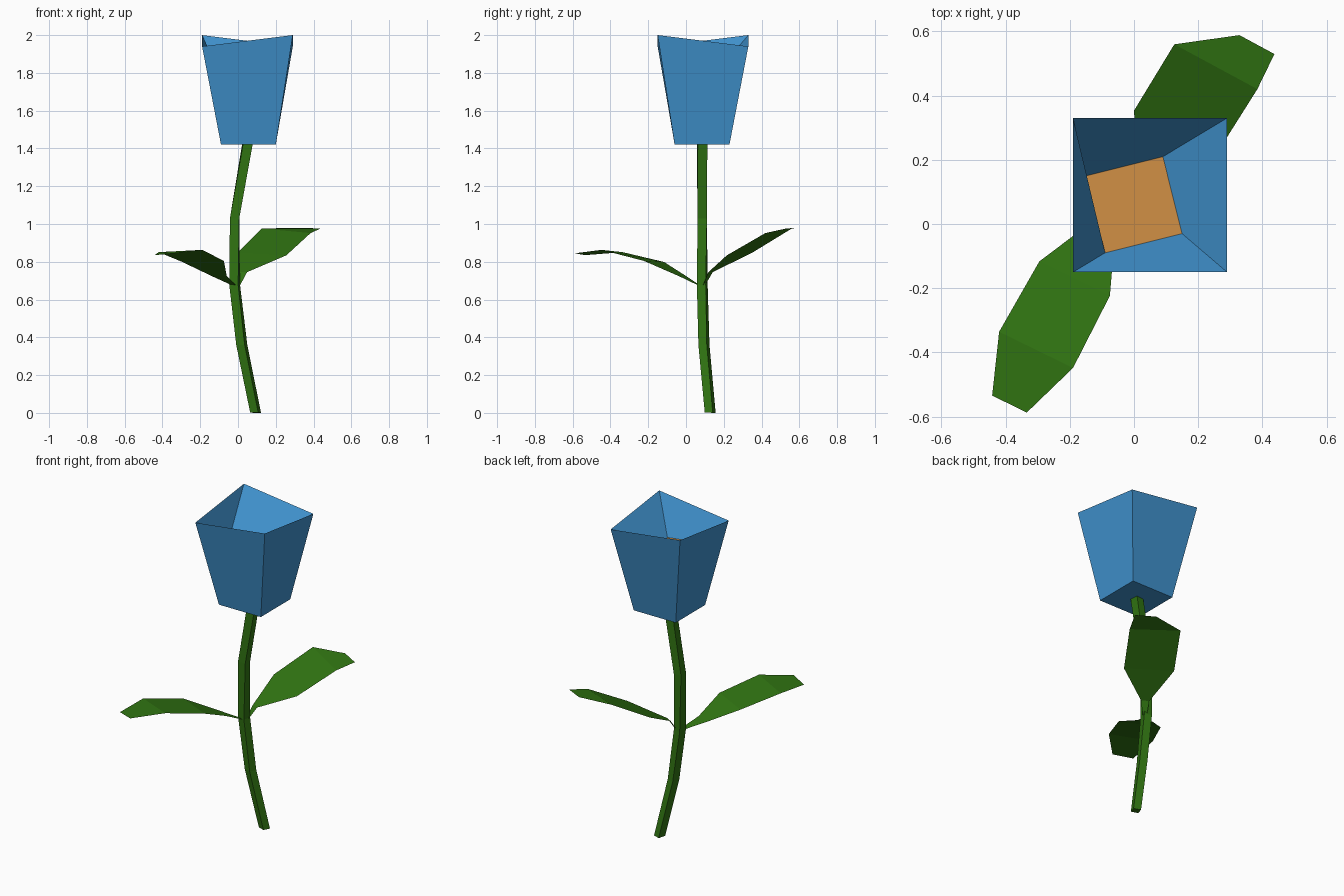
import bpy, bmesh
from math import radians, sin, cos, pi
from mathutils import Vector

cube = bpy.data.objects.get("Cube")
if cube:
    bpy.data.objects.remove(cube, do_unlink=True)


def material(name, rgb):
    mat = bpy.data.materials.new(name)
    mat.use_nodes = True
    mat.diffuse_color = (*rgb, 1)
    mat.node_tree.nodes["Principled BSDF"].inputs["Base Color"].default_value = (*rgb, 1)
    return mat


blue = material("petal blue", (0.052, 0.29, 0.62))
orange = material("centre orange", (0.64, 0.28, 0.06))
green = material("leaf green", (0.03, 0.175, 0.006))


def finish(name, bm, *mats):
    mesh = bpy.data.meshes.new(name)
    bm.to_mesh(mesh)
    bm.free()
    for mat in mats:
        mesh.materials.append(mat)
    obj = bpy.data.objects.new(name, mesh)
    bpy.context.collection.objects.link(obj)
    return obj


def square(bm, centre, side, angle=0, lift=0):
    """Square ring of vertices; lift raises every other corner."""
    r = side / 2 ** 0.5
    ring = []
    for i in range(4):
        a = radians(angle) + pi / 4 + i * pi / 2
        offset = Vector((r * cos(a), r * sin(a), lift * (i % 2)))
        ring.append(bm.verts.new(Vector(centre) + offset))
    return ring


def bridge(bm, low, high):
    for i in range(4):
        j = (i + 1) % 4
        bm.faces.new((low[i], low[j], high[j], high[i]))


# Flower cup: outer walls, inner walls and a twisted orange floor
bm = bmesh.new()
base = square(bm, (0.055, 0.085, 1.42), 0.29)
rim = square(bm, (0.05, 0.09, 1.94), 0.48, lift=0.06)
floor = square(bm, (0, 0.06, 1.79), 0.247, angle=14)
bm.faces.new(base[::-1])
bridge(bm, base, rim)
bridge(bm, rim, floor)
bm.faces.new(floor).material_index = 1
finish("flower_cup", bm, blue, orange)

# Stem: square section swept along a bent path with a slight twist
bm = bmesh.new()
path = [
    ((0.093, 0.128, 0.003), -20),
    ((0.02, 0.095, 0.36), -18),
    ((-0.018, 0.086, 0.68), -12),
    ((-0.018, 0.086, 1.03), 0),
    ((0.051, 0.085, 1.43), 6),
]
rings = [square(bm, p, 0.045 + 0.0015 * i, a) for i, (p, a) in enumerate(path)]
bm.faces.new(rings[0][::-1])
for low, high in zip(rings, rings[1:]):
    bridge(bm, low, high)
bm.faces.new(rings[-1])
rings[0][0].co.z = rings[0][1].co.z = 0
finish("stem", bm, green)


# Leaves: thin strips given as rows of centre, half width and side tilt
def leaf(name, side, rows):
    bm = bmesh.new()
    pairs = []
    for centre, half, tilt in rows:
        offset = Vector((side[0] * half, side[1] * half, -tilt))
        pairs.append([bm.verts.new(Vector(centre) + s * offset) for s in (-1, 1)])
    for (a, b), (c, d) in zip(pairs, pairs[1:]):
        bm.faces.new((a, b, d, c))
    finish(name, bm, green)


leaf("back_leaf", (0.88, -0.475), [
    ((0.0, 0.095, 0.675), 0.012, 0),
    ((0.027, 0.13, 0.745), 0.024, 0),
    ((0.128, 0.285, 0.842), 0.145, 0.008),
    ((0.255, 0.49, 0.964), 0.147, 0.012),
    ((0.383, 0.559, 0.978), 0.062, 0.002),
])
leaf("front_leaf", (0.9, -0.44), [
    ((-0.02, 0.07, 0.675), 0.012, 0),
    ((-0.1, -0.02, 0.725), 0.045, 0),
    ((-0.185, -0.17, 0.802), 0.122, -0.003),
    ((-0.305, -0.392, 0.857), 0.128, -0.006),
    ((-0.388, -0.561, 0.84), 0.06, -0.005),
])
